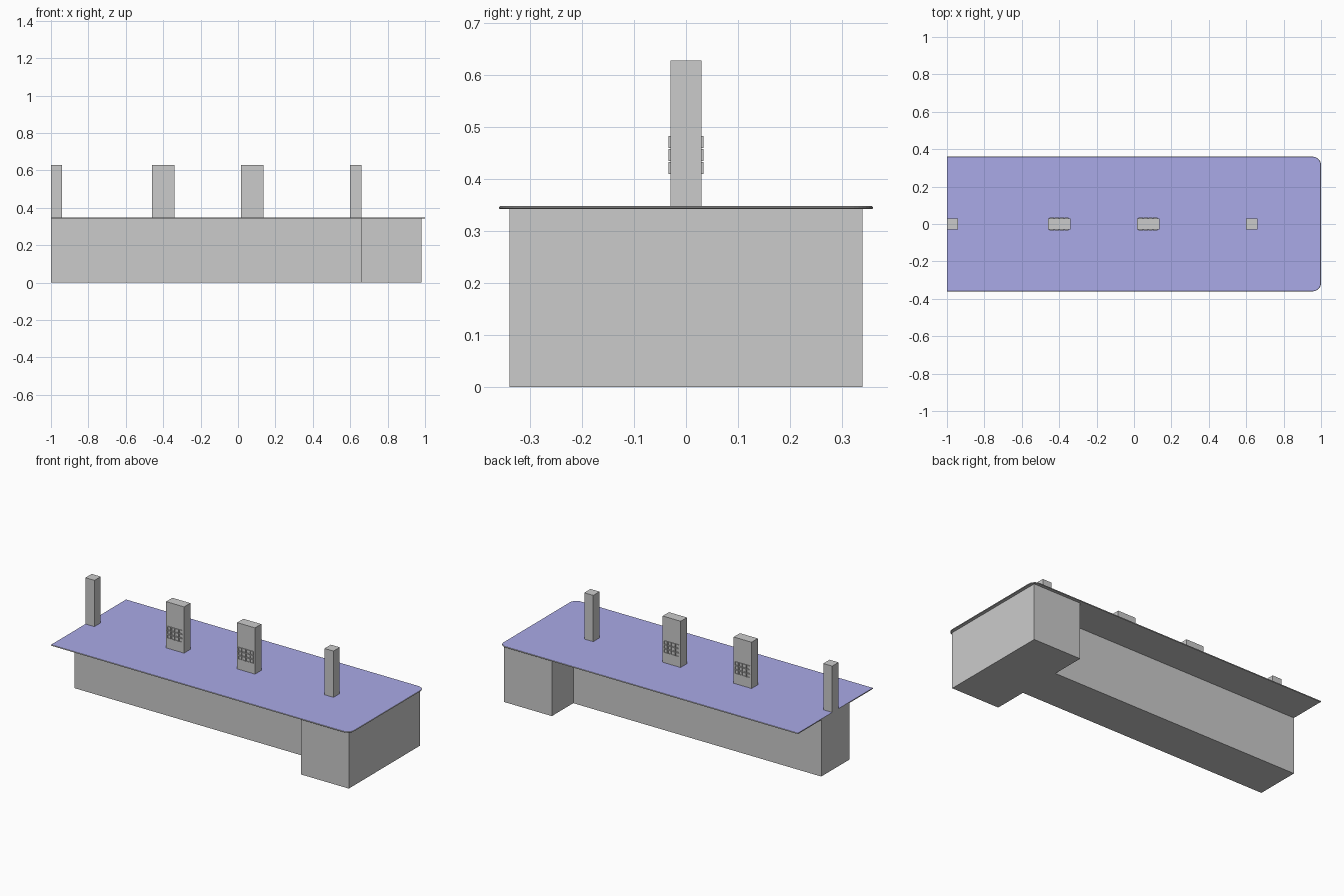
import bpy, bmesh, math

if "Cube" in bpy.data.objects:
    bpy.data.objects.remove(bpy.data.objects["Cube"])

TOP = 0.348      # worktop surface height
UNDER = 0.342    # worktop underside


def make_object(name, bm):
    mesh = bpy.data.meshes.new(name)
    bmesh.ops.recalc_face_normals(bm, faces=bm.faces)
    bm.to_mesh(mesh)
    bm.free()
    obj = bpy.data.objects.new(name, mesh)
    bpy.context.collection.objects.link(obj)
    return obj


def add_box(bm, x, y, z):
    """Box from (min, max) ranges; returns its faces."""
    verts = bmesh.ops.create_cube(bm, size=1)["verts"]
    for v in verts:
        v.co = [r[0] if c < 0 else r[1] for c, r in zip(v.co, (x, y, z))]
    return list({f for v in verts for f in v.link_faces})


def box(name, x, y, z):
    bm = bmesh.new()
    add_box(bm, x, y, z)
    return make_object(name, bm)


# Base: narrow long pedestal and wide end cabinet
box("long_pedestal", (-1, 0.66), (-0.135, 0.135), (0, UNDER))
box("end_cabinet", (0.66, 0.98), (-0.34, 0.34), (0, UNDER))

# Worktop: square cut at the left, rounded corners and softened edge elsewhere
R, STEPS = 0.045, 8


def worktop_ring(bm, inset, z):
    pts = [(-1, -0.36 + inset)]
    for cy, start in ((-0.36 + R, -90), (0.36 - R, 0)):
        for i in range(STEPS + 1):
            a = math.radians(start + 90 * i / STEPS)
            r = R - inset
            pts.append((1 - R + r * math.cos(a), cy + r * math.sin(a)))
    pts.append((-1, 0.36 - inset))
    return [bm.verts.new((x, y, z)) for x, y in pts]


bm = bmesh.new()
rings = [worktop_ring(bm, i, z) for i, z in
         ((0.002, UNDER), (0, UNDER + 0.002), (0, TOP - 0.002), (0.002, TOP))]
n = len(rings[0])
for lo, hi in zip(rings, rings[1:]):
    for i in range(n - 1):
        bm.faces.new((lo[i], lo[i + 1], hi[i + 1], hi[i]))
bm.faces.new([r[0] for r in rings] + [r[-1] for r in reversed(rings)])
bm.faces.new(rings[0])
surface = bm.faces.new(rings[-1])
surface.material_index = 1
worktop = make_object("worktop", bm)

# Only the upper surface is coloured
grey = bpy.data.materials.new("edge_grey")
grey.diffuse_color = (0.8, 0.8, 0.8, 1)
grey.use_nodes = True
grey.node_tree.nodes["Principled BSDF"].inputs["Base Color"].default_value = grey.diffuse_color
blue = bpy.data.materials.new("surface_blue")
blue.diffuse_color = (0.4, 0.4, 0.8, 1)
blue.use_nodes = True
blue.node_tree.nodes["Principled BSDF"].inputs["Base Color"].default_value = blue.diffuse_color
worktop.data.materials.append(grey)
worktop.data.materials.append(blue)

# Posts: slim ones at the ends, wide ones between
POST_Z = (TOP, 0.628)
for name, x0, x1 in (("left_post", -1, -0.94), ("right_post", 0.60, 0.66),
                     ("left_socket_post", -0.46, -0.34),
                     ("right_socket_post", 0.015, 0.135)):
    box(name, (x0, x1), (-0.03, 0.03), POST_Z)


# Socket panels: 4 x 3 grid of recessed sockets on both faces of a wide post
def socket_panel(name, cx):
    bm = bmesh.new()
    for side in (-1, 1):
        y = sorted((side * 0.029, side * 0.034))
        for col in range(4):
            for row in range(3):
                x = cx + (col - 1.5) * 0.026
                z = 0.4215 + row * 0.025
                faces = add_box(bm, (x - 0.0118, x + 0.0118), y,
                                (z - 0.0115, z + 0.0115))
                front = max(faces, key=lambda f: side * f.calc_center_median().y)
                bmesh.ops.inset_region(bm, faces=[front], thickness=0.004)
                rim = bmesh.ops.extrude_discrete_faces(bm, faces=[front])["faces"]
                for v in rim[0].verts:
                    v.co.y -= side * 0.0035
    return make_object(name, bm)


socket_panel("left_sockets", -0.40)
socket_panel("right_sockets", 0.075)
